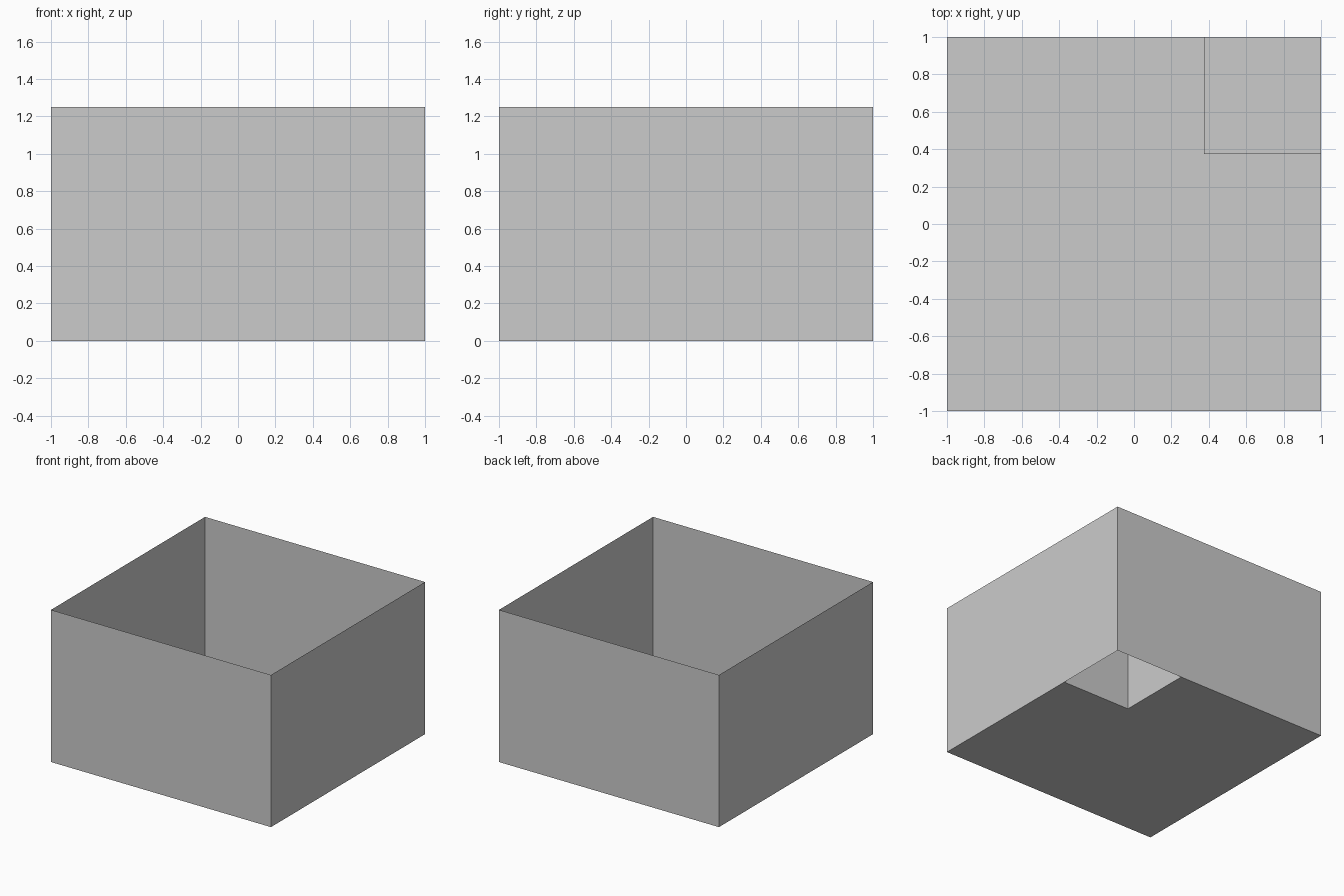
import bpy, bmesh

if "Cube" in bpy.data.objects:
    bpy.data.objects.remove(bpy.data.objects["Cube"])

R = 1.0        # half width
H = 1.25       # wall height
N = 0.375      # inner edge of the corner step
S = 0.625      # height of the corner step


def make_object(name, polygons):
    bm = bmesh.new()
    for poly in polygons:
        bm.faces.new([bm.verts.new(p) for p in poly])
    bmesh.ops.remove_doubles(bm, verts=bm.verts, dist=1e-4)
    mesh = bpy.data.meshes.new(name)
    bm.to_mesh(mesh)
    bm.free()
    obj = bpy.data.objects.new(name, mesh)
    bpy.context.collection.objects.link(obj)
    return obj


def walls(path, height):
    return [[(*a, 0), (*b, 0), (*b, height), (*a, height)]
            for a, b in zip(path, path[1:])]


# Thin outer walls, open at the top
square = [(-R, -R), (R, -R), (R, R), (-R, R)]
make_object("outer_walls", walls(square + square[:1], H))

# L-shaped floor around the corner opening
outline = [(-R, -R), (R, -R), (R, N), (N, N), (N, R), (-R, R)]
make_object("floor", [[(x, y, 0) for x, y in outline]])

# Raised corner step, hollow from below
step_top = [(N, N, S), (R, N, S), (R, R, S), (N, R, S)]
make_object("corner_step", walls([(N, R), (N, N), (R, N)], S) + [step_top])
